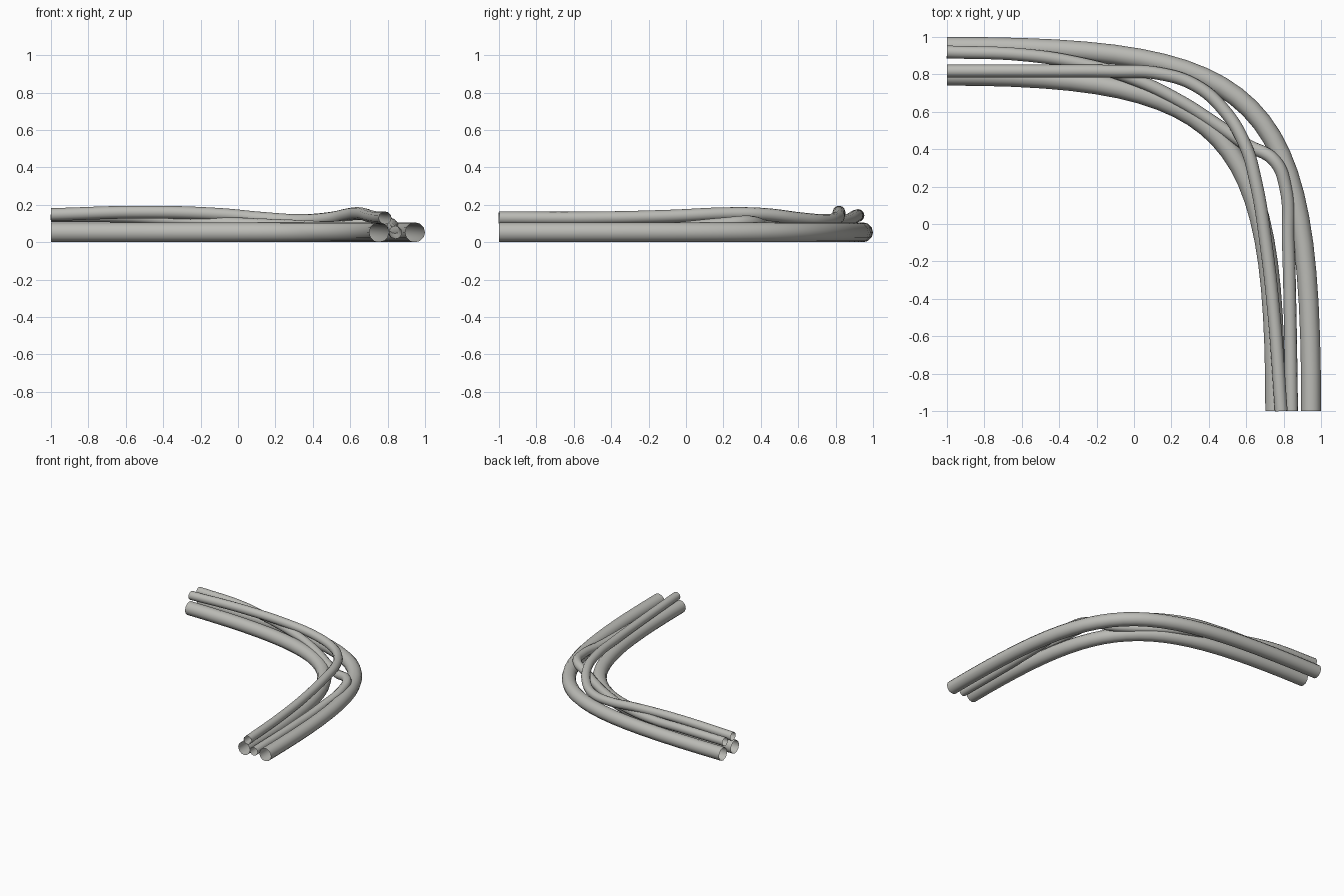
import bpy

if "Cube" in bpy.data.objects:
    bpy.data.objects.remove(bpy.data.objects["Cube"])

grey = bpy.data.materials.new("cable_grey")
grey.diffuse_color = (0.50, 0.50, 0.47, 1)
grey.use_nodes = True
grey.node_tree.nodes["Principled BSDF"].inputs["Base Color"].default_value = grey.diffuse_color


def cable(name, points, radius, handles=None):
    """Sweep a round, open-ended tube along a bezier path."""
    cu = bpy.data.curves.new(name, 'CURVE')
    cu.dimensions = '3D'
    cu.bevel_depth = radius
    cu.bevel_resolution = 4
    cu.resolution_u = 24 if handles else 8
    cu.use_fill_caps = False
    sp = cu.splines.new('BEZIER')
    sp.bezier_points.add(len(points) - 1)
    for bp, p in zip(sp.bezier_points, points):
        bp.co = p
        bp.handle_left_type = bp.handle_right_type = 'FREE' if handles else 'AUTO'
    if handles:
        a, b = sp.bezier_points
        a.handle_right = handles[0]
        a.handle_left = a.co * 2 - a.handle_right
        b.handle_left = handles[1]
        b.handle_right = b.co * 2 - b.handle_left
    cu.materials.append(grey)
    ob = bpy.data.objects.new(name, cu)
    bpy.context.collection.objects.link(ob)
    bpy.ops.object.select_all(action='DESELECT')
    ob.select_set(True)
    bpy.context.view_layer.objects.active = ob
    bpy.ops.object.convert(target='MESH')
    bpy.ops.object.shade_smooth()


R, T, Z = 0.053, 0.034, 0.053

# two thick cables lying on the ground
cable("outer_thick_cable", [(-1, 0.947, Z), (0.947, -1, Z)], R,
      [(0.72, 0.947, Z), (0.947, 0.72, Z)])
cable("inner_thick_cable", [(-1, 0.793, Z), (0.755, -1, Z)], R,
      [(0.54, 0.793, Z), (0.755, 0.50, Z)])

# thin cable running over the top
cable("upper_thin_cable", [
    (-1, 0.818, 0.148), (-0.5, 0.818, 0.161), (-0.1, 0.816, 0.149),
    (0.13, 0.805, 0.128), (0.33, 0.74, 0.116), (0.48, 0.61, 0.126),
    (0.595, 0.42, 0.149), (0.65, 0.23, 0.153), (0.705, -0.1, 0.139),
    (0.75, -0.5, 0.13), (0.787, -1, 0.13)], T)

# thin cable weaving under it and down between the thick ones
cable("lower_thin_cable", [
    (-1, 0.92, 0.143), (-0.6, 0.905, 0.138), (-0.3, 0.86, 0.115),
    (0, 0.775, 0.098), (0.25, 0.655, 0.088), (0.46, 0.52, 0.08),
    (0.60, 0.425, 0.085), (0.75, 0.34, 0.108), (0.81, 0.20, 0.098),
    (0.825, -0.1, 0.07), (0.835, -0.5, 0.056), (0.843, -1, 0.052)], T)
